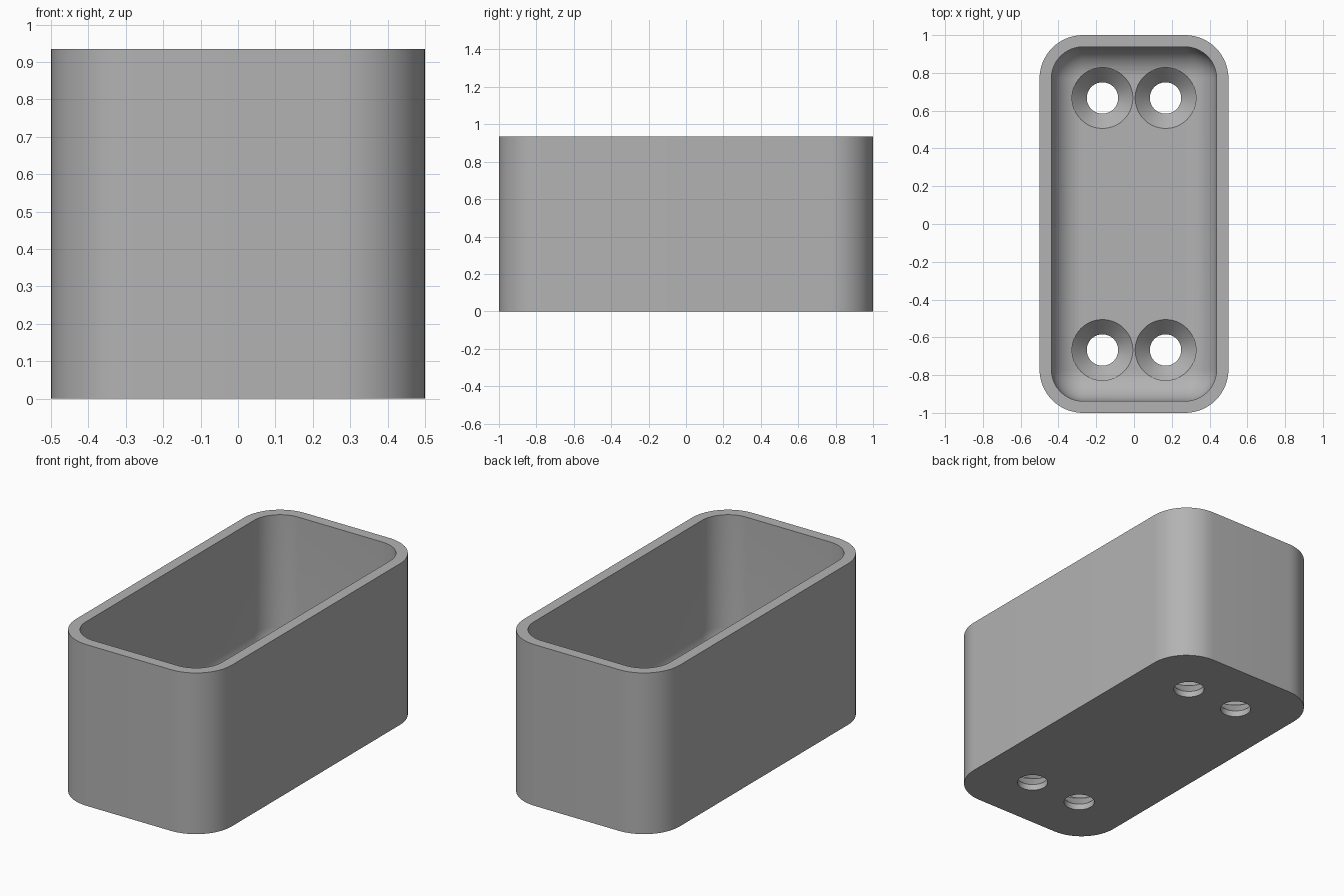
import bpy, bmesh, math

cube = bpy.data.objects.get("Cube")
if cube:
    bpy.data.objects.remove(cube, do_unlink=True)

HALF_X, HALF_Y, HEIGHT = 0.5, 1.0, 0.935
CORNER, WALL, FLOOR, FILLET = 0.23, 0.0625, 0.12, 0.165

grey = bpy.data.materials.new("plain grey")
grey.use_nodes = True
colour = (0.45, 0.45, 0.45, 1)
grey.diffuse_color = colour
grey.node_tree.nodes["Principled BSDF"].inputs["Base Color"].default_value = colour


def make_object(name, bm):
    bmesh.ops.recalc_face_normals(bm, faces=bm.faces)
    mesh = bpy.data.meshes.new(name)
    bm.to_mesh(mesh)
    bm.free()
    mesh.materials.append(grey)
    obj = bpy.data.objects.new(name, mesh)
    bpy.context.collection.objects.link(obj)
    return obj


def loft(bm, rings):
    """Skin a stack of equal-length rings and cap both ends."""
    loops = [[bm.verts.new(p) for p in ring] for ring in rings]
    n = len(loops[0])
    for a, b in zip(loops, loops[1:]):
        for i in range(n):
            j = (i + 1) % n
            bm.faces.new((a[i], a[j], b[j], b[i]))
    bm.faces.new(loops[0][::-1])
    bm.faces.new(loops[-1])


def rounded_ring(inset, z, steps=16):
    r = CORNER - inset
    ring = []
    for q, (sx, sy) in enumerate(((1, 1), (-1, 1), (-1, -1), (1, -1))):
        for k in range(steps + 1):
            a = math.pi / 2 * (q + k / steps)
            ring.append((sx * (HALF_X - CORNER) + r * math.cos(a),
                         sy * (HALF_Y - CORNER) + r * math.sin(a), z))
    return ring


def circle(x, y, r, z, n=64):
    return [(x + r * math.cos(math.tau * k / n),
             y + r * math.sin(math.tau * k / n), z) for k in range(n)]


# Open box: outer wall, rim, inner wall and filleted floor
rings = [rounded_ring(0, 0), rounded_ring(0, HEIGHT), rounded_ring(WALL, HEIGHT)]
for k in range(13):
    a = math.pi / 2 * k / 12
    rings.append(rounded_ring(WALL + FILLET * (1 - math.cos(a)),
                              FLOOR + FILLET * (1 - math.sin(a))))
bm = bmesh.new()
loft(bm, rings)
box = make_object("box", bm)

# Countersunk screw holes: straight bore, cone, clearance above
bm = bmesh.new()
profile = ((0.083, -0.1), (0.083, 0.035), (0.161, FLOOR - 0.002), (0.161, 0.4))
for x in (-0.167, 0.167):
    for y in (-0.667, 0.667):
        loft(bm, [circle(x, y, r, z) for r, z in profile])
cutter = make_object("screw_hole_cutter", bm)
cutter.hide_render = True

cut = box.modifiers.new("screw holes", 'BOOLEAN')
cut.operation = 'DIFFERENCE'
cut.solver = 'EXACT'
cut.object = cutter
bpy.ops.object.select_all(action='DESELECT')
bpy.context.view_layer.objects.active = box
box.select_set(True)
bpy.ops.object.modifier_apply(modifier=cut.name)
bpy.data.objects.remove(cutter, do_unlink=True)
bpy.ops.object.shade_smooth_by_angle(angle=math.radians(25))
